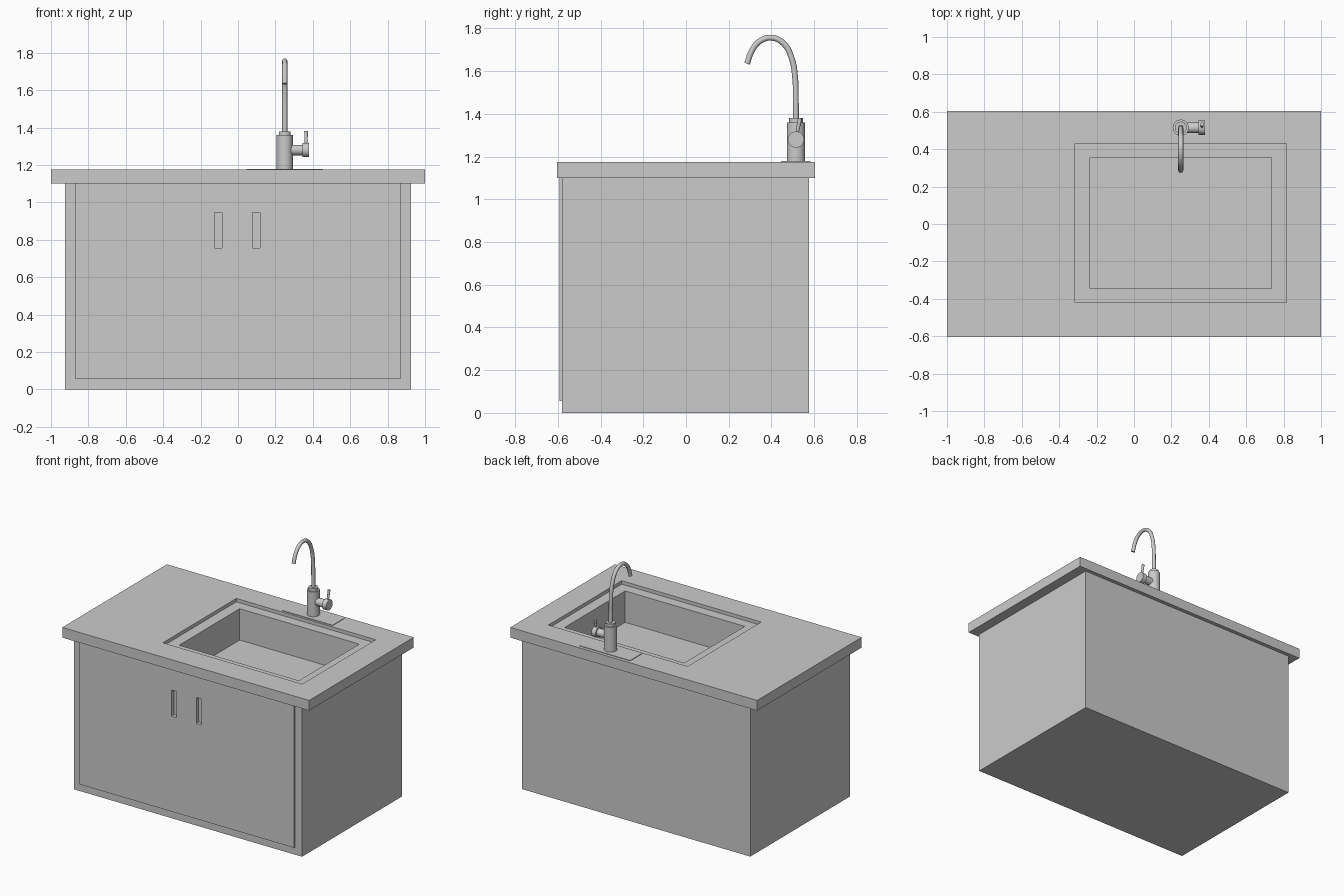
import bpy
from mathutils import Vector

if "Cube" in bpy.data.objects:
    bpy.data.objects.remove(bpy.data.objects["Cube"])


def box(name, x, y, z):
    bpy.ops.mesh.primitive_cube_add(size=1)
    o = bpy.context.object
    o.name = name
    o.location = ((x[0] + x[1]) / 2, (y[0] + y[1]) / 2, (z[0] + z[1]) / 2)
    o.scale = (x[1] - x[0], y[1] - y[0], z[1] - z[0])
    bpy.ops.object.transform_apply(location=True, scale=True)
    return o


def rod(name, a, b, r1, r2=None, sides=32):
    a, b = Vector(a), Vector(b)
    bpy.ops.mesh.primitive_cone_add(vertices=sides, radius1=r1, radius2=r2 or r1,
                                    depth=(b - a).length, location=(a + b) / 2)
    o = bpy.context.object
    o.name = name
    o.rotation_euler = (b - a).to_track_quat('Z', 'Y').to_euler()
    bpy.ops.object.shade_smooth_by_angle()
    return o


def cut(target, cutter):
    cutter.hide_render = True
    cutter.hide_set(True)
    m = target.modifiers.new("cut", 'BOOLEAN')
    m.operation, m.solver, m.object = 'DIFFERENCE', 'EXACT', cutter


# cabinet, door panel and countertop
cabinet = box("cabinet", (-0.925, 0.925), (-0.58, 0.577), (0, 1.10))
door = box("door_panel", (-0.87, 0.87), (-0.592, -0.58), (0.055, 1.10))
counter = box("countertop", (-1, 1), (-0.605, 0.605), (1.10, 1.175))

# sink: stepped rim with a deep basin
rim = box("rim_cutter", (-0.315, 0.815), (-0.42, 0.43), (1.15, 1.3))
basin = box("basin_cutter", (-0.235, 0.735), (-0.345, 0.355), (0.92, 1.3))
cut(counter, rim)
cut(counter, basin)
cut(cabinet, basin)

# recessed finger pulls
for i, x in enumerate((-0.105, 0.097)):
    pull = box(f"pull_cutter_{i}", (x - 0.02, x + 0.02), (-0.7, -0.565), (0.755, 0.945))
    cut(door, pull)
    cut(cabinet, pull)

# faucet plate and body
fx, fy = 0.25, 0.515
box("faucet_plate", (0.045, 0.455), (0.445, 0.582), (1.17, 1.179))
rod("faucet_body", (fx, fy, 1.175), (fx, fy, 1.36), 0.043)
rod("faucet_collar", (fx, fy, 1.36), (fx, fy, 1.38), 0.032)

# gooseneck spout
path = [(0.515, 1.37), (0.514, 1.48), (0.511, 1.57), (0.495, 1.66), (0.457, 1.73),
        (0.40, 1.757), (0.345, 1.74), (0.308, 1.695), (0.286, 1.635)]
curve = bpy.data.curves.new("spout", 'CURVE')
curve.dimensions = '3D'
curve.bevel_depth, curve.bevel_resolution = 0.0135, 4
curve.use_fill_caps = True
curve.resolution_u = 5
s = curve.splines.new('BEZIER')
s.bezier_points.add(len(path) - 1)
for p, (y, z) in zip(s.bezier_points, path):
    p.co = (fx, y, z)
    p.handle_left_type = p.handle_right_type = 'AUTO'
spout = bpy.data.objects.new("spout", curve)
bpy.context.collection.objects.link(spout)

# side valve, knob and lever
rod("valve_stem", (0.28, fy, 1.28), (0.35, fy, 1.28), 0.028)
rod("valve_knob", (0.346, fy, 1.28), (0.38, fy, 1.28), 0.038)
rod("lever", (0.364, 0.518, 1.30), (0.364, 0.534, 1.38), 0.007, 0.010, 16)
